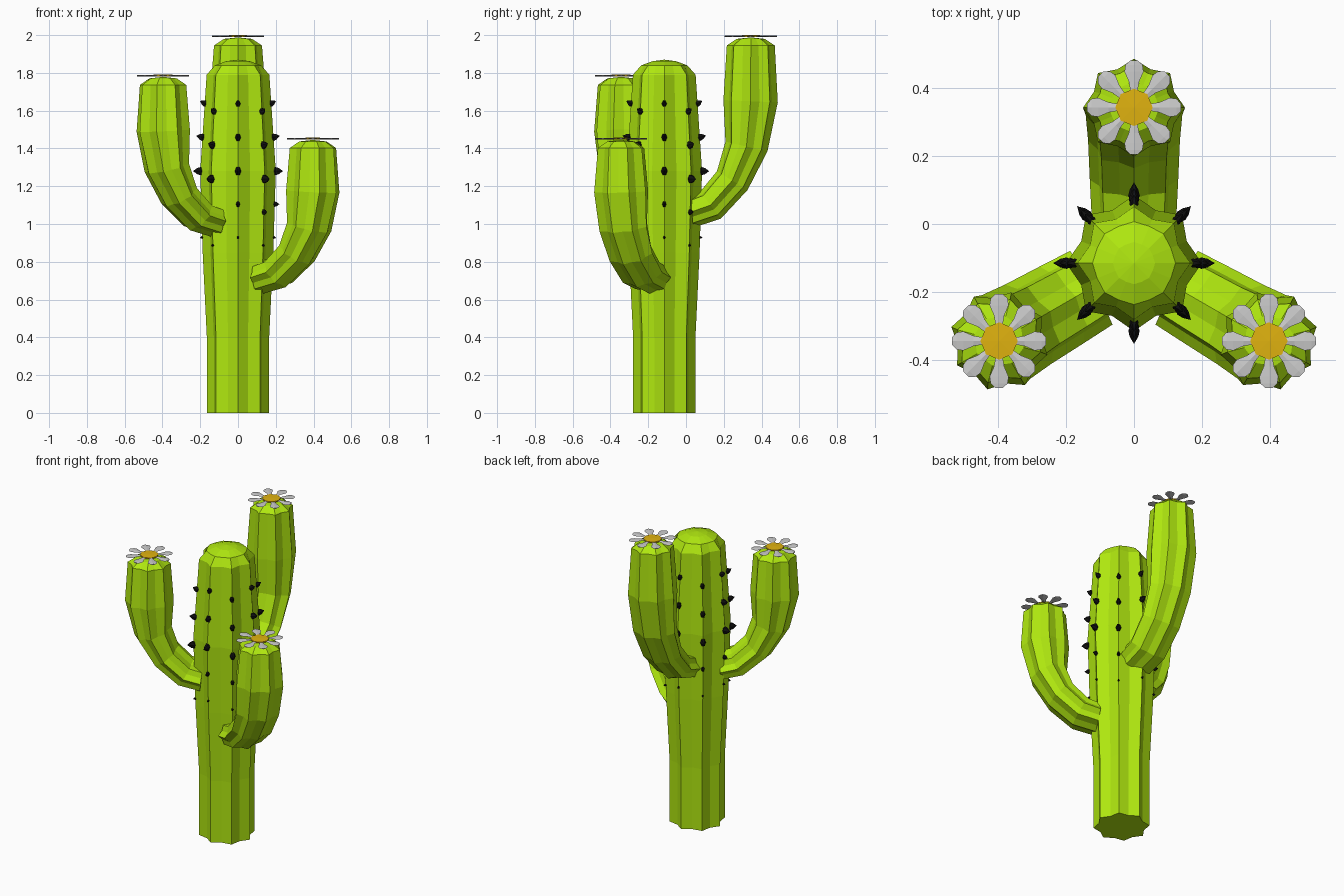
import bpy
from math import sin, cos, pi, radians
from mathutils import Vector, Matrix

if "Cube" in bpy.data.objects:
    bpy.data.objects.remove(bpy.data.objects["Cube"])

CENTRE = Vector((0, -0.115, 0))


def material(name, rgb):
    m = bpy.data.materials.new(name)
    m.diffuse_color = (*rgb, 1)
    m.use_nodes = True
    m.node_tree.nodes["Principled BSDF"].inputs["Base Color"].default_value = m.diffuse_color
    return m


GREEN = material("cactus_green", (0.43, 0.8, 0.005))
YELLOW = material("flower_yellow", (0.75, 0.45, 0.005))
BLACK = material("spine_black", (0.005, 0.005, 0.005))


def make(name, verts, faces, mat=None):
    me = bpy.data.meshes.new(name)
    me.from_pydata([tuple(v) for v in verts], [], faces)
    ob = bpy.data.objects.new(name, me)
    bpy.context.collection.objects.link(ob)
    if mat:
        me.materials.append(mat)
    return ob


def ring(c, u, v, ru, rv, n=16, valley=1.0):
    # n-sided loop whose odd corners are pulled in to make flutes
    out = []
    for i in range(n):
        k = valley if i % 2 else 1
        a = 2 * pi * i / n
        out.append(c + u * (ru * k * cos(a)) + v * (rv * k * sin(a)))
    return out


def loft(name, rings, tip, mat, n=16):
    # skin the rings, flat cap at the start, fan to a tip at the end
    verts = [p for r in rings for p in r] + [tip]
    faces = [list(range(n))[::-1]]
    for k in range(len(rings) - 1):
        for i in range(n):
            j = (i + 1) % n
            faces.append([k * n + i, k * n + j, (k + 1) * n + j, (k + 1) * n + i])
    last = (len(rings) - 1) * n
    for i in range(n):
        faces.append([last + i, last + (i + 1) % n, len(verts) - 1])
    return make(name, verts, faces, mat)


X, Y, Z = Vector((1, 0, 0)), Vector((0, 1, 0)), Vector((0, 0, 1))

# Fluted trunk with a domed top
TRUNK = [(0, .165), (.4, .165), (.85, .187), (1.28, .2), (1.79, .166), (1.84, .122), (1.862, .062)]
loft("trunk", [ring(CENTRE + Z * z, X, Y, r, r, valley=.84 + .12 * (z > 1.83)) for z, r in TRUNK],
     CENTRE + Z * 1.87, GREEN)

# Arm stations: distance out, height above root, half depth, half width
ARM = [(.145, 0, .085, .125), (.245, .035, .09, .13), (.36, .165, .095, .135),
       (.435, .345, .114, .142), (.457, .585, .144, .15), (.458, .88, .127, .127)]


def arm(name, angle, shoulder, stretch):
    d = Vector((cos(radians(angle)), sin(radians(angle)), 0))
    side = Z.cross(d)
    pts = [CENTRE + d * s + Z * (shoulder + (h - .88) * stretch) for s, h, _, _ in ARM]
    rings = []
    for i, p in enumerate(pts):
        t = (pts[min(i + 1, 5)] - pts[max(i - 1, 0)]).normalized()
        if i == 0:
            t = (d + Z * .1).normalized()
        if i == 5:
            t = Z
        rings.append(ring(p, side.cross(t), side, ARM[i][2], ARM[i][3], valley=.85))
    top = pts[-1]
    rings.append(ring(top + Z * .035, d, side, .075, .075, valley=.93))
    loft(name, rings, top + Z * .043, GREEN)
    return top + Z * .046


def flower(name, c):
    # Eight thin petals with a raised midline
    half = [(.045, .010), (.075, .015), (.105, .028), (.125, .025), (.138, .011)]
    verts, faces = [], []
    for k in range(8):
        rot = Matrix.Rotation(k * pi / 4, 3, 'Z')
        b = len(verts)
        for x, w in half:
            for y, z in ((-w, .004), (0, .007), (w, .004), (0, 0)):
                verts.append(c + rot @ Vector((x, y, z)))
        for i in range(4):
            for j in range(4):
                q = b + 4 * i
                m = (j + 1) % 4
                faces.append([q + j, q + 4 + j, q + 4 + m, q + m])
        faces.append([b, b + 1, b + 2, b + 3])
        faces.append([b + 19, b + 18, b + 17, b + 16])
    make(name + "_petals", verts, faces)
    # Yellow middle
    loft(name + "_middle", [ring(c, X, Y, .055, .055, 8), ring(c + Z * .008, X, Y, .055, .055, 8)],
         c + Z * .010, YELLOW, 8)


for label, ang, shoulder, stretch in (("back", 90, 1.945, 1.0), ("left", 210, 1.736, .82),
                                      ("right", 330, 1.402, .78)):
    flower(label + "_flower", arm(label + "_arm", ang, shoulder, stretch))


def trunk_radius(z):
    for (z0, r0), (z1, r1) in zip(TRUNK, TRUNK[1:]):
        if z <= z1:
            return r0 + (r1 - r0) * (z - z0) / (z1 - z0)


# Spines: five per ridge, alternate ridges slightly lower
ROWS = [(.93, .35, -8), (1.105, .65, 0), (1.28, 1, 0), (1.455, .9, 14), (1.63, .8, 28)]
for k in range(8):
    a = k * pi / 4
    d = Vector((cos(a), sin(a), 0))
    side = Z.cross(d)
    for n, (z, s, tilt) in enumerate(ROWS):
        z -= .042 * (k % 2)
        t = d * cos(radians(tilt)) + Z * sin(radians(tilt))
        up = t.cross(side)
        base = CENTRE + d * (trunk_radius(z) - .02 * s) + Z * z
        prof = [(0, .5), (.018, 1), (.036, .75)]
        loft(f"spine_{k + 1}_{n + 1}",
             [ring(base + t * (x * s), side, up, .017 * w * s, .025 * w * s, 6) for x, w in prof],
             base + t * (.058 * s), BLACK, 6)
